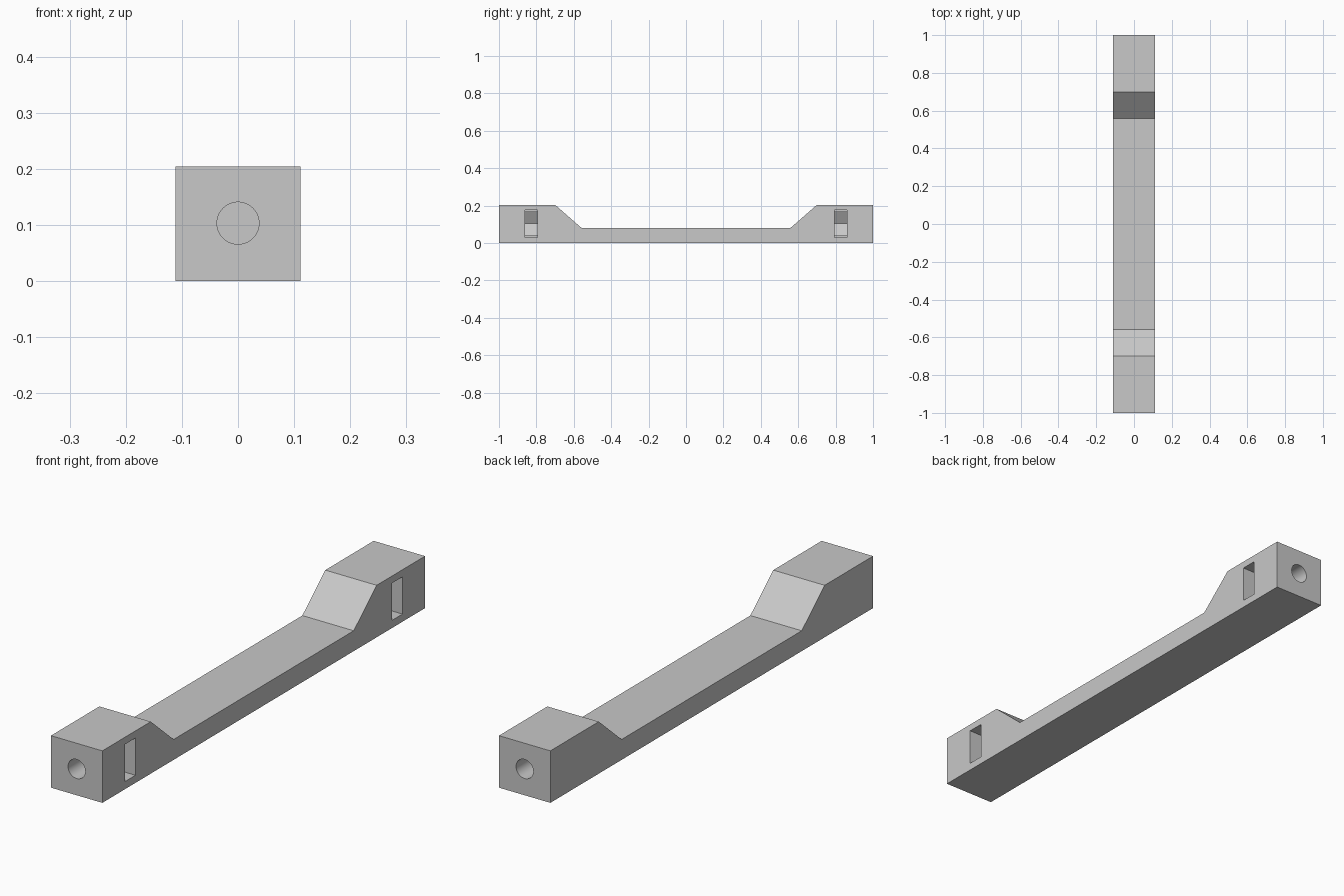
import bpy, bmesh
from mathutils import Matrix, Vector

cube = bpy.data.objects.get("Cube")
if cube:
    bpy.data.objects.remove(cube, do_unlink=True)

HALF_W, HEIGHT, BAR_H = 0.1115, 0.204, 0.08
AXIS_Z = 0.103

grey = bpy.data.materials.new("light_grey")
grey.use_nodes = True
colour = (0.58, 0.58, 0.58, 1)
grey.diffuse_color = colour
grey.node_tree.nodes["Principled BSDF"].inputs["Base Color"].default_value = colour


def prism(name, points, depth):
    """Extrude a closed outline of 3D points along the depth vector."""
    bm = bmesh.new()
    face = bm.faces.new([bm.verts.new(p) for p in points])
    ext = bmesh.ops.extrude_face_region(bm, geom=[face])
    verts = [g for g in ext["geom"] if isinstance(g, bmesh.types.BMVert)]
    bmesh.ops.translate(bm, verts=verts, vec=depth)
    bmesh.ops.recalc_face_normals(bm, faces=bm.faces)
    return finish(name, bm)


def finish(name, bm):
    mesh = bpy.data.meshes.new(name)
    bm.to_mesh(mesh)
    bm.free()
    mesh.materials.append(grey)
    obj = bpy.data.objects.new(name, mesh)
    bpy.context.collection.objects.link(obj)
    return obj


# Handle body: side profile with raised blocks at both ends
half = [(1, 0), (1, HEIGHT), (0.70, HEIGHT), (0.558, BAR_H)]
outline = half + [(-y, z) for y, z in reversed(half)]
handle = prism("handle_body", [(-HALF_W, y, z) for y, z in outline],
               Vector((2 * HALF_W, 0, 0)))

# Nut slot outline: straight channel from the side ending in half a hexagon
upper = [(0.2, 0.073), (0, 0.073), (0, 0.063), (-0.0364, 0.063)]
slot = upper + [(-0.073, 0)] + [(x, -z) for x, z in reversed(upper)]

cutters = []
for label, side in (("front", -1), ("back", 1)):
    cutters.append(prism(label + "_nut_slot_cutter",
                         [(x, side * 0.795, AXIS_Z + z) for x, z in slot],
                         Vector((0, side * 0.065, 0))))
    # Blind screw hole from the end face
    bm = bmesh.new()
    bmesh.ops.create_cone(bm, cap_ends=True, segments=48, radius1=0.0375,
                          radius2=0.0375, depth=0.4,
                          matrix=Matrix.Translation((0, side * 0.92, AXIS_Z))
                          @ Matrix.Rotation(1.5707963, 4, "X"))
    cutters.append(finish(label + "_screw_hole_cutter", bm))

# Cut the holes, then discard the cutters
bpy.ops.object.select_all(action="DESELECT")
handle.select_set(True)
bpy.context.view_layer.objects.active = handle
for cutter in cutters:
    cutter.hide_render = True
    mod = handle.modifiers.new(cutter.name, "BOOLEAN")
    mod.operation = "DIFFERENCE"
    mod.solver = "EXACT"
    mod.object = cutter
    bpy.ops.object.modifier_apply(modifier=mod.name)
    bpy.data.objects.remove(cutter, do_unlink=True)

bpy.ops.object.shade_smooth_by_angle(angle=0.5)
